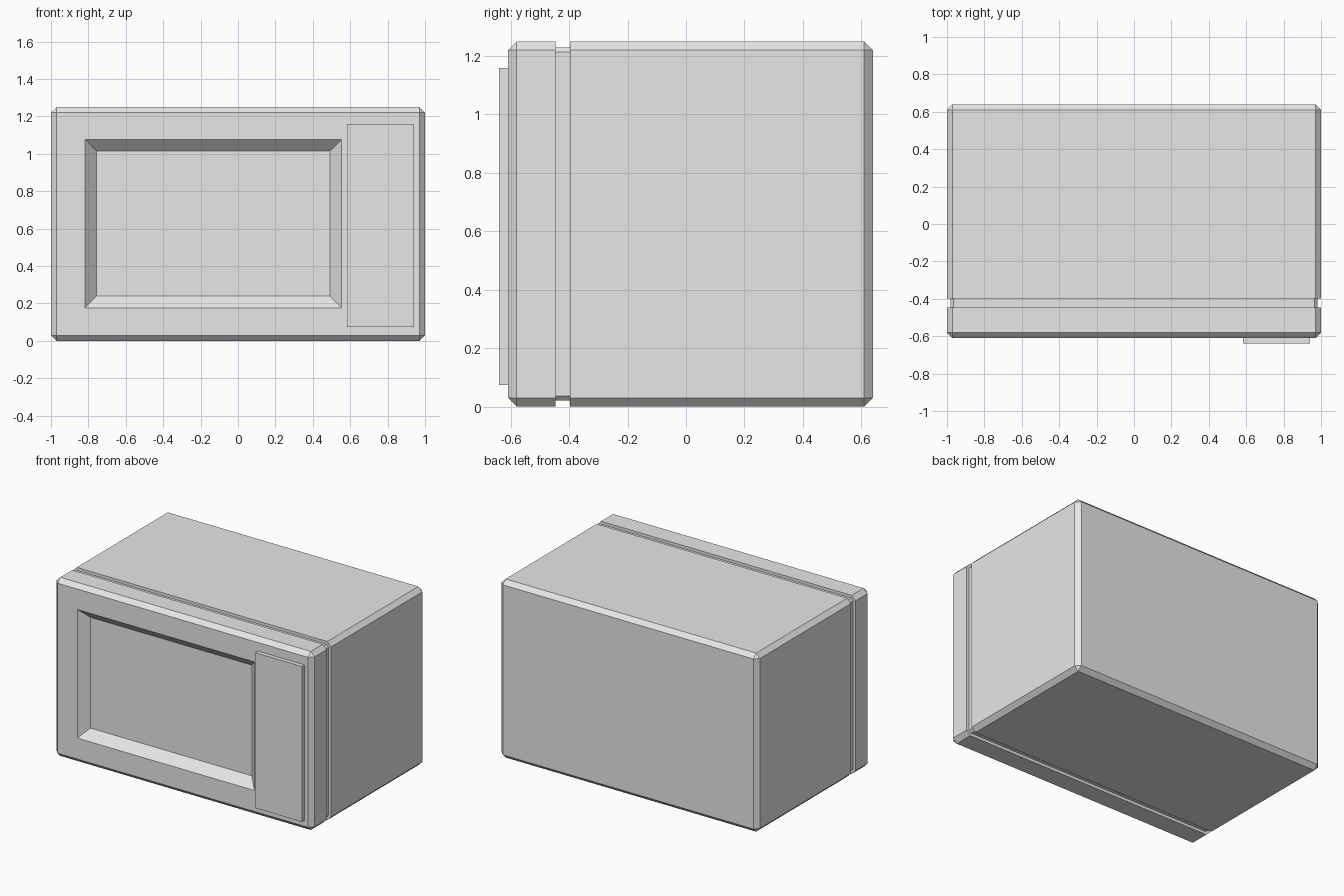
import bpy
import bmesh

cube = bpy.data.objects.get("Cube")
if cube:
    bpy.data.objects.remove(cube, do_unlink=True)

grey = bpy.data.materials.new("light grey")
grey.use_nodes = True
colour = (0.8, 0.8, 0.8, 1)
grey.diffuse_color = colour
grey.node_tree.nodes["Principled BSDF"].inputs["Base Color"].default_value = colour


def finish(name, bm):
    bmesh.ops.remove_doubles(bm, verts=bm.verts, dist=0.0001)
    bmesh.ops.recalc_face_normals(bm, faces=bm.faces)
    mesh = bpy.data.meshes.new(name)
    bm.to_mesh(mesh)
    bm.free()
    mesh.materials.append(grey)
    obj = bpy.data.objects.new(name, mesh)
    bpy.context.collection.objects.link(obj)
    return obj


def ring(bm, y, x0, x1, z0, z1, c=0.0):
    """Rectangle in the xz plane with corners cut by c."""
    pts = [(x0 + c, z0), (x1 - c, z0), (x1, z0 + c), (x1, z1 - c),
           (x1 - c, z1), (x0 + c, z1), (x0, z1 - c), (x0, z0 + c)]
    return [bm.verts.new((x, y, z)) for x, z in pts]


def loft(name, sections):
    bm = bmesh.new()
    rings = [ring(bm, *s) for s in sections]
    for a, b in zip(rings, rings[1:]):
        for i in range(len(a)):
            j = (i + 1) % len(a)
            bm.faces.new((a[i], a[j], b[j], b[i]))
    bm.faces.new(rings[0])
    bm.faces.new(rings[-1])
    return finish(name, bm)


# Sections run from the sunken window out to the front, then to the back
CHAMFER, HEIGHT = 0.03, 1.25
FRONT, BACK = -0.61, 0.64


def shell(y, inset, c):
    return (y, inset - 1, 1 - inset, inset, HEIGHT - inset, c)


loft("oven_body", [
    (FRONT + 0.06, -0.757, 0.492, 0.24, 1.015),
    (FRONT, -0.817, 0.554, 0.177, 1.077),
    shell(FRONT, CHAMFER, 0),
    shell(FRONT + CHAMFER, 0, CHAMFER),
    # door seam
    shell(-0.447, 0, CHAMFER),
    shell(-0.447, 0.02, 0.016),
    shell(-0.398, 0.02, 0.016),
    shell(-0.398, 0, CHAMFER),
    # back edge
    shell(BACK - CHAMFER, 0, CHAMFER),
    shell(BACK, CHAMFER, 0),
])

# Raised control panel
loft("control_panel", [
    (-0.64, 0.582, 0.942, 0.073, 1.16),
    (FRONT, 0.582, 0.942, 0.073, 1.16),
])
